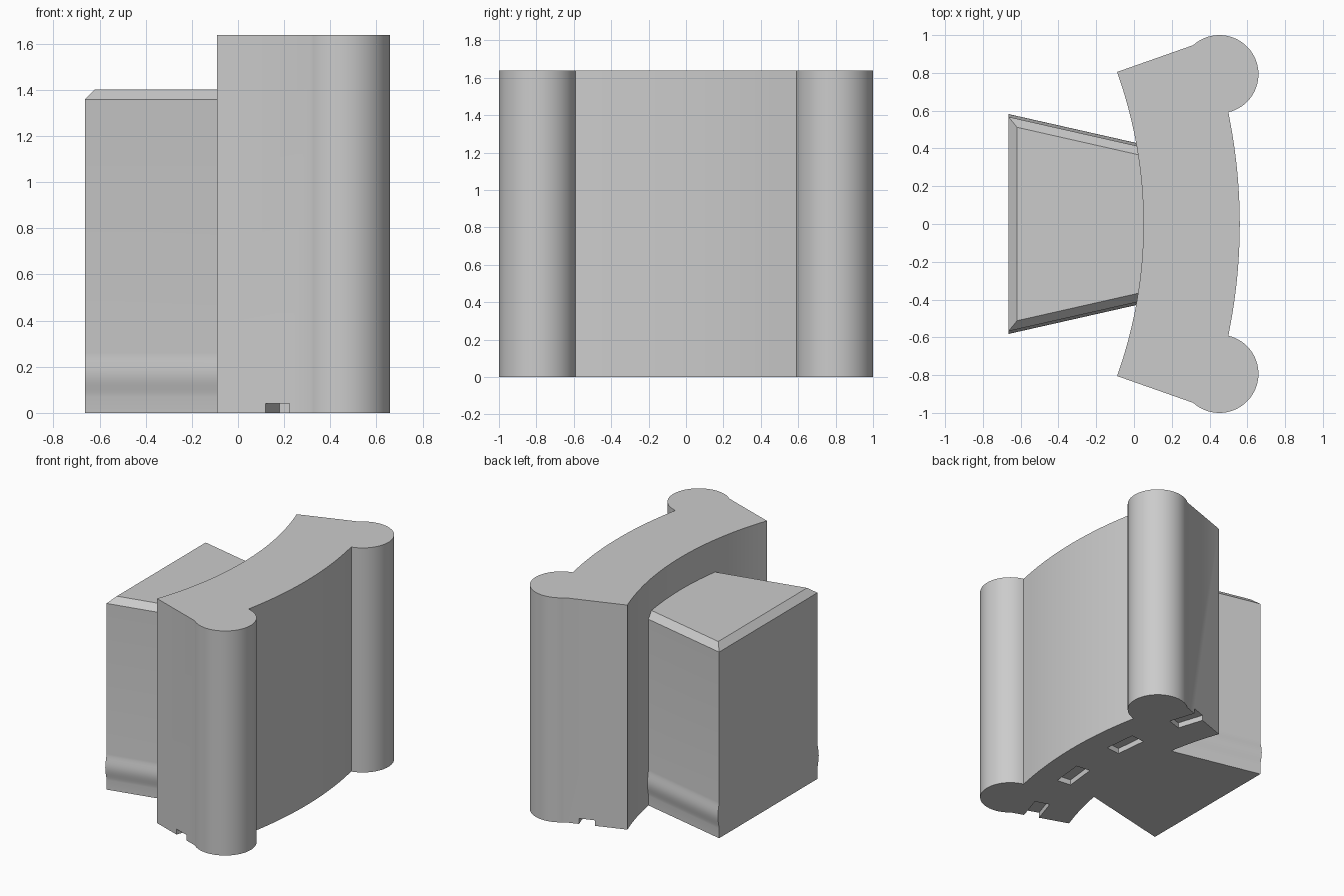
import bpy
import bmesh
from math import sin, cos, pi, radians
from mathutils import Matrix

cube = bpy.data.objects.get("Cube")
if cube:
    bpy.data.objects.remove(cube, do_unlink=True)

grey = bpy.data.materials.new("plain grey")
grey.use_nodes = True
colour = (0.6, 0.6, 0.6, 1)
grey.diffuse_color = colour
grey.node_tree.nodes["Principled BSDF"].inputs["Base Color"].default_value = colour


def make_object(name, bm):
    bmesh.ops.recalc_face_normals(bm, faces=bm.faces)
    mesh = bpy.data.meshes.new(name)
    bm.to_mesh(mesh)
    bm.free()
    mesh.materials.append(grey)
    obj = bpy.data.objects.new(name, mesh)
    bpy.context.collection.objects.link(obj)
    return obj


def loft(name, rings):
    """Join equal-length rings of points and cap both ends."""
    bm = bmesh.new()
    loops = [[bm.verts.new(p) for p in ring] for ring in rings]
    n = len(loops[0])
    for a, b in zip(loops, loops[1:]):
        for i in range(n):
            j = (i + 1) % n
            bm.faces.new((a[i], a[j], b[j], b[i]))
    bm.faces.new(loops[0])
    bm.faces.new(loops[-1])
    return make_object(name, bm)


def arc(cx, cy, r, start, end, steps):
    angles = [radians(start + (end - start) * i / steps) for i in range(steps + 1)]
    return [(cx + r * cos(a), cy + r * sin(a)) for a in angles]


# Curved wall with a round column at each end of its outer side
ARC_X = -2.334
HEIGHT = 1.638
column = arc(0.452, 0.793, 0.207, 132, -76.6, 40)
inner = arc(ARC_X, 0, 2.384, -19.73, 19.73, 32)
outer = arc(ARC_X, 0, 2.894, 11.8, -11.8, 24)[1:-1]
mirrored = [(x, -y) for x, y in reversed(column)]
outline = inner + column + outer + mirrored
wall = loft("curved_wall", [[(x, y, z) for x, y in outline] for z in (0, HEIGHT)])


# Tapered block with a chamfered top and a soft rib low on each side
def block_ring(z, out=0, back=0):
    x0, x1 = -0.664 + back, 0.2
    y0, y1 = [0.567 - 0.226 * (x + 0.664) + out for x in (x0, x1)]
    return [(x0, -y0, z), (x1, -y1, z), (x1, y1, z), (x0, y0, z)]


rings = [block_ring(0)]
for i in range(13):
    t = i / 12
    rings.append(block_ring(0.07 + 0.19 * t, 0.015 * sin(pi * t) ** 1.5))
rings += [block_ring(1.358), block_ring(1.402, -0.045, 0.045)]
block = loft("tapered_block", rings)

# Four shallow slots under the wall, spaced along its curve
bm = bmesh.new()
for angle in (-18, -6, 6, 18):
    place = Matrix.Translation((ARC_X, 0, 0)) @ Matrix.Rotation(radians(angle), 4, "Z")
    place = place @ Matrix.Translation((2.66, 0, 0)) @ Matrix.Diagonal((0.11, 0.24, 0.08, 1))
    bmesh.ops.create_cube(bm, size=1, matrix=place)
slots = make_object("slot_cutter", bm)

# Join the block to the wall and cut the slots
bpy.context.view_layer.objects.active = wall
wall.select_set(True)
for helper, operation in ((block, "UNION"), (slots, "DIFFERENCE")):
    mod = wall.modifiers.new(operation.lower(), "BOOLEAN")
    mod.object = helper
    mod.operation = operation
    mod.solver = "EXACT"
    bpy.ops.object.modifier_apply(modifier=mod.name)
    bpy.data.objects.remove(helper, do_unlink=True)
bpy.ops.object.shade_smooth_by_angle(angle=radians(30))
